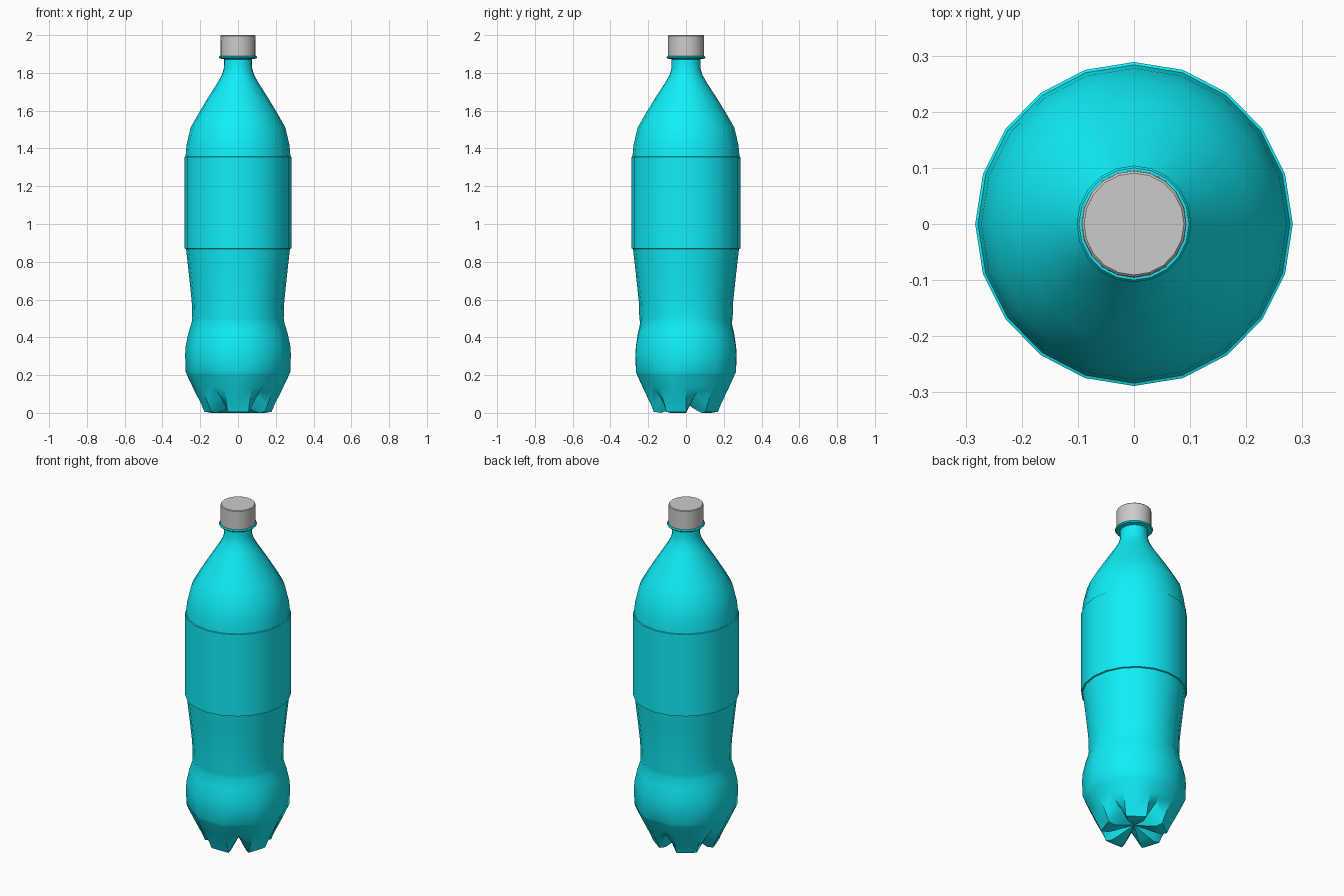
import bpy, bmesh, math

if "Cube" in bpy.data.objects:
    bpy.data.objects.remove(bpy.data.objects["Cube"])

SIDES = 20
Y_SCALE = 1.02          # the upper bottle is very slightly oval

teal = bpy.data.materials.new("teal_plastic")
teal.diffuse_color = (0.005, 0.86, 0.95, 1)
teal.use_nodes = True
teal.node_tree.nodes["Principled BSDF"].inputs["Base Color"].default_value = teal.diffuse_color


def ring(bm, fn):
    """One loop of vertices; fn(i) gives radius, height and y scale."""
    verts = []
    for i in range(SIDES):
        r, z, ys = fn(i)
        a = 2 * math.pi * i / SIDES
        verts.append(bm.verts.new((r * math.cos(a), r * math.sin(a) * ys, z)))
    return verts


def skin(bm, rings):
    for lo, hi in zip(rings, rings[1:]):
        for i in range(SIDES):
            j = (i + 1) % SIDES
            bm.faces.new((lo[i], lo[j], hi[j], hi[i]))


def finish(bm, name, mat=None, angle=35):
    bmesh.ops.recalc_face_normals(bm, faces=bm.faces)
    me = bpy.data.meshes.new(name)
    bm.to_mesh(me)
    bm.free()
    ob = bpy.data.objects.new(name, me)
    bpy.context.collection.objects.link(ob)
    if mat:
        me.materials.append(mat)
    bpy.ops.object.select_all(action='DESELECT')
    ob.select_set(True)
    bpy.context.view_layer.objects.active = ob
    bpy.ops.object.shade_smooth_by_angle(angle=math.radians(angle))
    return ob


# Bottle: five-footed base, then a turned profile up to the neck ring
bm = bmesh.new()
FLAT = 0.957
# foot radius, foot height, groove radius, groove height
base = [(0.10, 0.012, 0.075, 0.06),
        (0.14, 0.0, 0.11, 0.075),
        (0.178, 0.006, 0.165, 0.098),
        (0.194, 0.045, 0.20, 0.118),
        (0.237, 0.13, 0.232, 0.145),
        (0.270, 0.20, 0.250, 0.20),
        (0.277, 0.218, 0.265, 0.218)]


def base_point(row):
    R, z, gr, gz = row

    def fn(i):
        if i % 4 == 1:                       # groove between two feet
            return gr, gz, 1
        return (R * FLAT if i % 4 == 3 else R), z, 1
    return fn


rings = [ring(bm, base_point(row)) for row in base]

# Lower bulge, nearly ten-sided, fading to round at the waist
for r, z, f in [(0.280, 0.31, 0.957), (0.277, 0.355, 0.957),
                (0.262, 0.425, 0.97), (0.246, 0.475, 0.985)]:
    rings.append(ring(bm, lambda i: (r * (f if i % 2 else 1), z, 1)))

# Waist, label band with stepped edges, shoulder, neck and neck ring
profile = [(0.242, 0.50), (0.245, 0.59), (0.260, 0.735), (0.275, 0.868),
           (0.283, 0.87), (0.283, 1.355), (0.278, 1.357), (0.272, 1.42),
           (0.251, 1.51), (0.209, 1.585), (0.164, 1.66), (0.107, 1.75),
           (0.085, 1.79), (0.075, 1.825), (0.074, 1.872), (0.098, 1.876),
           (0.102, 1.882), (0.098, 1.888), (0.07, 1.89)]
for r, z in profile:
    rings.append(ring(bm, lambda i: (r, z, Y_SCALE)))
skin(bm, rings)

# Underside meets at a raised centre
centre = bm.verts.new((0, 0, 0.05))
for i in range(SIDES):
    bm.faces.new((centre, rings[0][(i + 1) % SIDES], rings[0][i]))
finish(bm, "bottle", teal)

# Screw cap
bm = bmesh.new()
cap = [ring(bm, lambda i: (r, z, Y_SCALE))
       for r, z in [(0.094, 1.889), (0.093, 1.996), (0.089, 2.0)]]
skin(bm, cap)
bm.faces.new(cap[0][::-1])
bm.faces.new(cap[-1])
finish(bm, "screw_cap")
